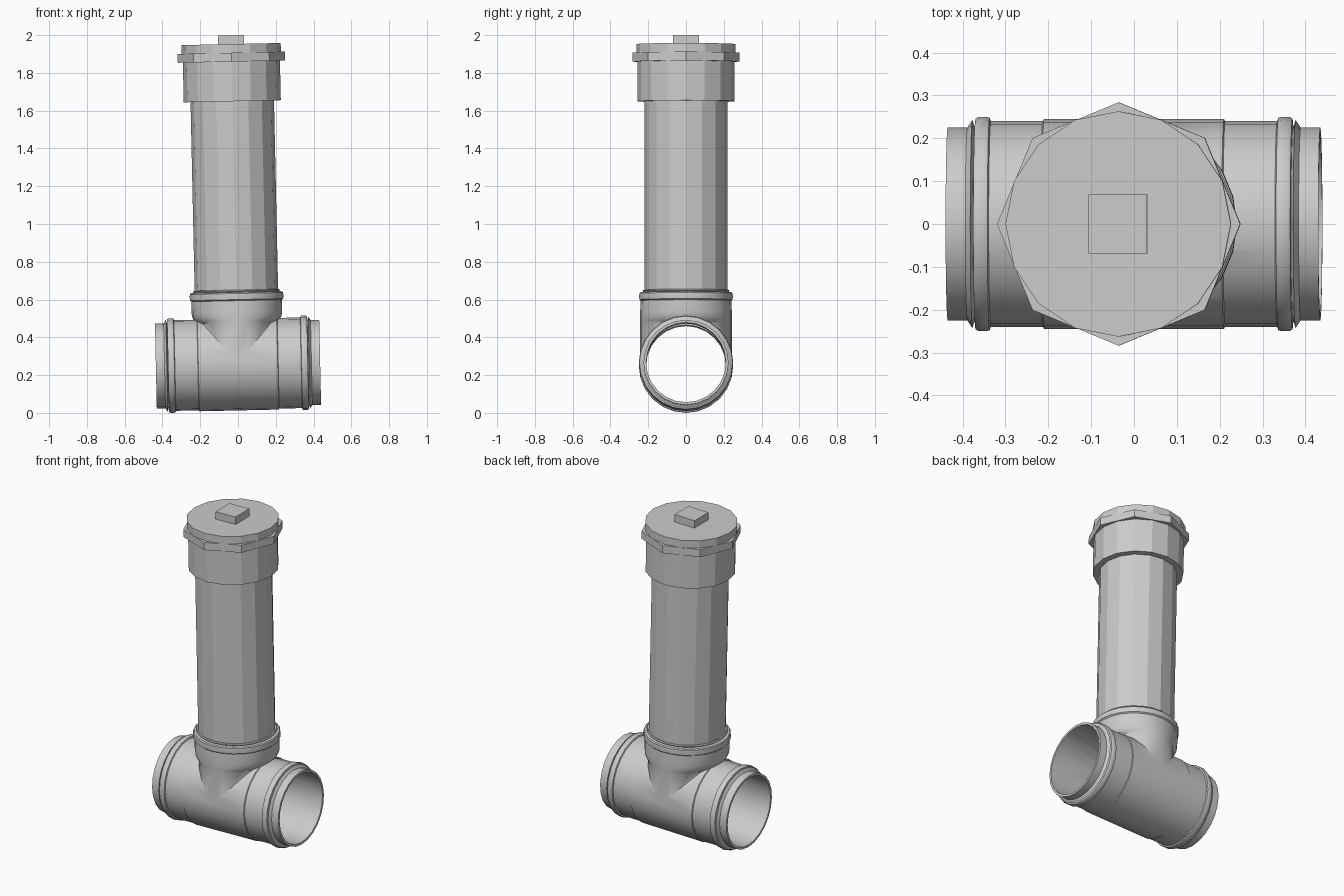
import bpy, bmesh, math
from mathutils import Matrix

if "Cube" in bpy.data.objects:
    bpy.data.objects.remove(bpy.data.objects["Cube"])

AXIS_Z = 0.258                      # height of the horizontal pipe's axis
TILT = Matrix.Translation((0, 0, AXIS_Z)) @ Matrix.Rotation(math.radians(-1.25), 4, 'Y')
ALONG_X = Matrix.Rotation(math.radians(90), 4, 'Y')
RAISE = Matrix.Translation((0, 0, -AXIS_Z))


def finish(bm, name, matrix):
    bmesh.ops.recalc_face_normals(bm, faces=bm.faces)
    bm.transform(TILT @ matrix)
    mesh = bpy.data.meshes.new(name)
    bm.to_mesh(mesh)
    bm.free()
    ob = bpy.data.objects.new(name, mesh)
    bpy.context.collection.objects.link(ob)
    return ob


def loft(name, rings, sides, matrix=RAISE, closed=False):
    """Stack of elliptical rings (rx, ry, z); closed joins last ring to first."""
    bm = bmesh.new()
    loops = []
    for rx, ry, z in rings:
        loops.append([bm.verts.new((rx * math.cos(2 * math.pi * i / sides),
                                    ry * math.sin(2 * math.pi * i / sides), z))
                      for i in range(sides)])
    pairs = list(zip(loops, loops[1:]))
    if closed:
        pairs.append((loops[-1], loops[0]))
    else:
        bm.faces.new(loops[0])
        bm.faces.new(loops[-1])
    for a, b in pairs:
        for i in range(sides):
            j = (i + 1) % sides
            bm.faces.new((a[i], a[j], b[j], b[i]))
    return finish(bm, name, matrix)


def round_rings(profile):
    return [(r, r, z) for r, z in profile]


def combine(target, other, operation):
    mod = target.modifiers.new(operation, 'BOOLEAN')
    mod.operation = operation
    mod.solver = 'EXACT'
    mod.object = other
    bpy.context.view_layer.objects.active = target
    bpy.ops.object.modifier_apply(modifier=mod.name)
    bpy.data.objects.remove(other, do_unlink=True)


# Tee run: mirrored profile with socket beads, thin lips and end spigots
half = [(0.245, 0.21), (0.240, 0.213), (0.240, 0.334), (0.248, 0.337), (0.250, 0.344),
        (0.250, 0.363), (0.246, 0.370), (0.222, 0.371), (0.243, 0.377),
        (0.225, 0.389), (0.225, 0.435)]
profile = [(r, -x) for r, x in reversed(half)] + half
tee = loft("tee_fitting", round_rings(profile), 24, ALONG_X)

# Tee branch: elliptical saddle that opens to a round beaded socket
branch = loft("tee_branch", [(0.205, 0.243, AXIS_Z), (0.205, 0.243, 0.475),
                             (0.222, 0.243, 0.487), (0.235, 0.243, 0.505),
                             (0.240, 0.243, 0.53)]
              + round_rings([(0.240, 0.594), (0.247, 0.600), (0.248, 0.616), (0.247, 0.632),
                             (0.242, 0.638), (0.226, 0.640), (0.230, 0.646), (0.226, 0.651)]), 24)
combine(tee, branch, 'UNION')

# Hollow out the run and the branch
combine(tee, loft("run_bore", round_rings([(0.211, -0.6), (0.211, 0.6)]), 24, ALONG_X), 'DIFFERENCE')
combine(tee, loft("branch_bore", [(0.188, 0.205, AXIS_Z + 0.01), (0.188, 0.205, 0.48),
                                  (0.205, 0.205, 0.53), (0.205, 0.205, 0.7)], 24), 'DIFFERENCE')
bpy.ops.object.select_all(action='DESELECT')
tee.select_set(True)
bpy.context.view_layer.objects.active = tee
bpy.ops.object.shade_smooth_by_angle(angle=math.radians(32))

# Riser pipe, flat-sided and hollow
loft("riser_pipe", round_rings([(0.221, 0.60), (0.221, 1.70), (0.200, 1.70), (0.200, 0.60)]),
     16, closed=True)

# Access cap: collar, eight-sided nut, lid and square wrench lug
loft("cap_collar", round_rings([(0.257, 1.65), (0.257, 1.92)]), 16)
loft("cap_nut", round_rings([(0.284, 1.86), (0.284, 1.907)]), 8)
loft("cap_lid", round_rings([(0.263, 1.905), (0.263, 1.953)]), 16)

bm = bmesh.new()
bmesh.ops.create_cube(bm, size=1)
bm.transform(Matrix.Diagonal((0.137, 0.137, 0.058, 1)))
finish(bm, "wrench_lug", Matrix.Translation((0, 0, 1.970 - AXIS_Z)))
